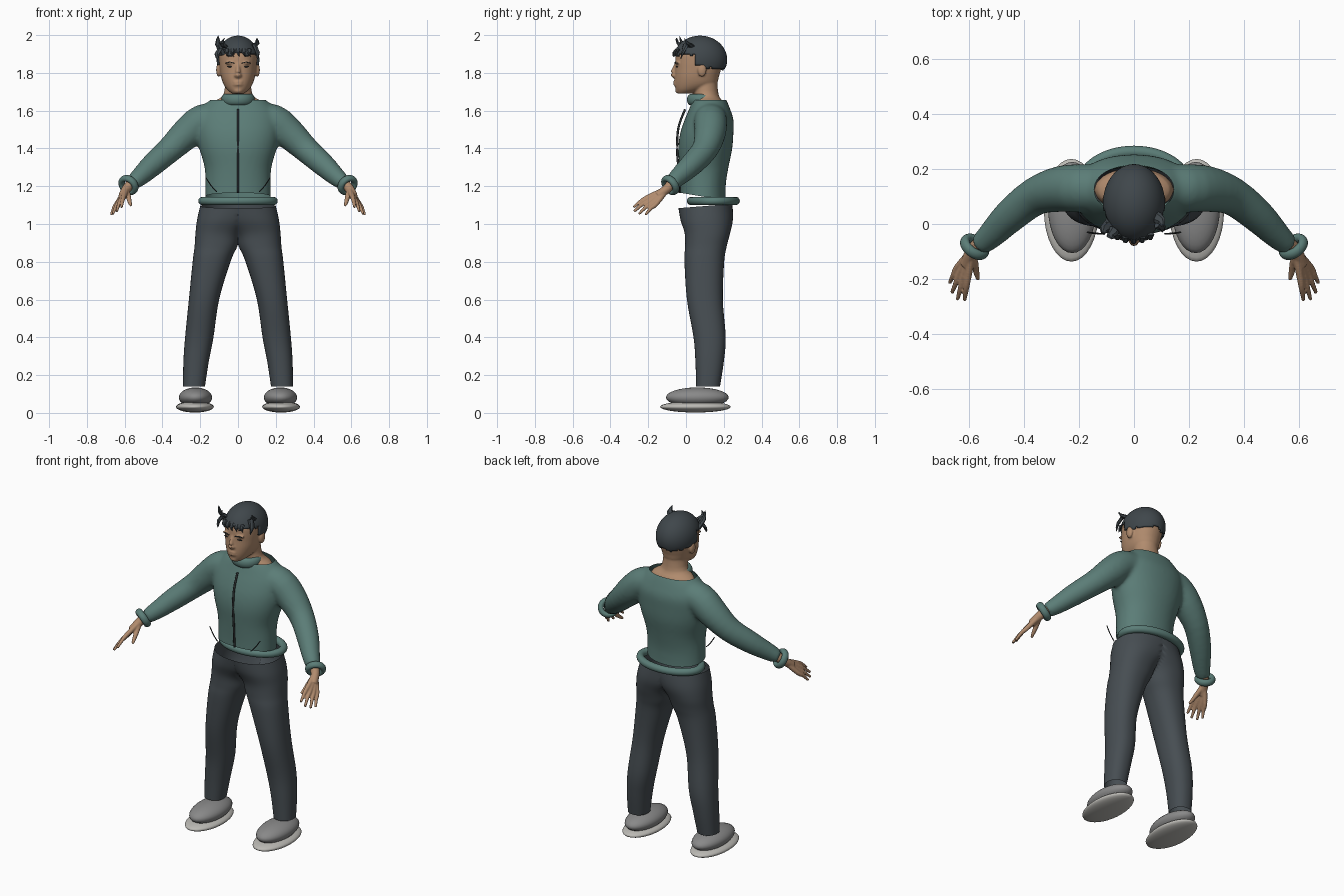
import bpy, bmesh, math
from mathutils import Vector, Matrix

if "Cube" in bpy.data.objects:
    bpy.data.objects.remove(bpy.data.objects["Cube"])


def material(name, rgb):
    m = bpy.data.materials.new(name)
    m.diffuse_color = (*rgb, 1)
    m.use_nodes = True
    m.node_tree.nodes["Principled BSDF"].inputs["Base Color"].default_value = m.diffuse_color
    return m


GREEN = material("jacket green", (0.105, 0.205, 0.185))
SLATE = material("trouser slate", (0.062, 0.075, 0.085))
HAIR = material("hair slate", (0.05, 0.062, 0.07))
SKIN = material("skin", (0.44, 0.26, 0.155))
GREY = material("shoe grey", (0.25, 0.25, 0.25))
SOLE = material("sole light grey", (0.50, 0.49, 0.46))
DARK = material("zip dark", (0.03, 0.035, 0.037))


def spline(rows, n):
    """Smooth interpolation through rows of numbers, n steps per span."""
    pts = [rows[0]] + list(rows) + [rows[-1]]
    out = []
    for i in range(1, len(pts) - 2):
        for k in range(n):
            t = k / n
            out.append([0.5 * (2 * b + (c - a) * t + (2 * a - 5 * b + 4 * c - d) * t * t
                               + (3 * b - a - 3 * c + d) * t ** 3)
                        for a, b, c, d in zip(*pts[i - 1:i + 3])])
    return out + [list(rows[-1])]


def skin_rings(bm, rings, caps=True):
    vs = [[bm.verts.new(p) for p in r] for r in rings]
    n = len(vs[0])
    for a, b in zip(vs, vs[1:]):
        for i in range(n):
            bm.faces.new((a[i], a[(i + 1) % n], b[(i + 1) % n], b[i]))
    if caps:
        bm.faces.new(vs[0])
        bm.faces.new(vs[-1])


def loft(bm, rows, n=32, steps=3, p=2.0, caps=True):
    """Horizontal oval rings: x, y, z, half width, half depth."""
    rings = []
    for x, y, z, rx, ry in spline(rows, steps):
        ring = []
        for i in range(n):
            a = 2 * math.pi * i / n
            c, s = round(math.cos(a), 6), round(math.sin(a), 6)
            ring.append((x + rx * math.copysign(abs(c) ** (2 / p), c),
                         y + ry * math.copysign(abs(s) ** (2 / p), s), z))
        rings.append(ring)
    skin_rings(bm, rings, caps)


def tube(bm, rows, n=12, steps=3, side=1, flat=1.0):
    """Round tube along x, y, z, radius rows."""
    pts = spline(rows, steps)
    rings = []
    for i, q in enumerate(pts):
        d = Vector(pts[min(i + 1, len(pts) - 1)][:3]) - Vector(pts[max(i - 1, 0)][:3])
        rot = d.to_track_quat('Z', 'Y')
        ring = []
        for k in range(n):
            a = 2 * math.pi * k / n
            v = Vector(q[:3]) + rot @ Vector((math.cos(a) * q[3], math.sin(a) * q[3] * flat, 0))
            ring.append((v.x * side, v.y, v.z))
        rings.append(ring)
    skin_rings(bm, rings)


def ball(bm, loc, size, seg=32, rings=16):
    bmesh.ops.create_uvsphere(bm, u_segments=seg, v_segments=rings, radius=1,
                              matrix=Matrix.Translation(loc) @ Matrix.Diagonal((*size, 1)))


def torus(bm, loc, rx, ry, r, h, axis=(0, 0, 1), n=48, m=14):
    rot = Vector(axis).to_track_quat('Z', 'Y')
    rings = []
    for i in range(n + 1):
        u = 2 * math.pi * i / n
        rings.append([Vector(loc) + rot @ Vector((
            math.cos(u) * (rx + r * math.cos(v)), math.sin(u) * (ry + r * math.cos(v)),
            h * math.sin(v))) for v in (2 * math.pi * j / m for j in range(m))])
    skin_rings(bm, rings, caps=False)
    bmesh.ops.remove_doubles(bm, verts=bm.verts, dist=1e-5)


def finish(name, bm, mat, mirror=False, voxel=0, smooth=4, cuts=(), flat=False):
    bmesh.ops.recalc_face_normals(bm, faces=bm.faces)
    me = bpy.data.meshes.new(name)
    bm.to_mesh(me)
    bm.free()
    ob = bpy.data.objects.new(name, me)
    bpy.context.collection.objects.link(ob)
    if voxel:  # fuse overlapping volumes into one skin
        rm = ob.modifiers.new("fuse", 'REMESH')
        rm.mode, rm.voxel_size = 'VOXEL', voxel
        sm = ob.modifiers.new("relax", 'SMOOTH')
        sm.factor, sm.iterations = 0.5, smooth
        dg = bpy.context.evaluated_depsgraph_get()
        me = bpy.data.meshes.new_from_object(ob.evaluated_get(dg))
        ob.modifiers.clear()
        ob.data = me
    if cuts:
        b = bmesh.new()
        b.from_mesh(me)
        for co, no in cuts:
            bmesh.ops.bisect_plane(b, geom=b.verts[:] + b.edges[:] + b.faces[:],
                                   plane_co=co, plane_no=no, clear_outer=True)
        b.to_mesh(me)
        b.free()
    me.materials.clear()
    me.materials.append(mat)
    for f in me.polygons:
        f.use_smooth = not flat
        f.material_index = 0
    if mirror:
        mm = ob.modifiers.new("mirror", 'MIRROR')
        mm.use_clip, mm.merge_threshold = True, 0.0005
    return ob


# shoes
bm = bmesh.new()
ball(bm, (0.228, 0.05, 0.032), (0.1, 0.187, 0.03))
finish("shoe_sole", bm, SOLE, True)
bm = bmesh.new()
ball(bm, (0.225, 0.06, 0.082), (0.088, 0.166, 0.053))
finish("shoe_upper", bm, GREY, True)

# trousers: one leg with half the hips, inner wall removed, mirrored
bm = bmesh.new()
loft(bm, [(.233, .117, .14, .058, .063), (.222, .125, .27, .067, .075),
          (.205, .125, .40, .075, .085), (.18, .10, .60, .08, .095),
          (.14, .097, .80, .10, .105), (.117, .105, .88, .113, .11),
          (.10, .113, .95, .125, .12), (.055, .11, 1.02, .162, .138),
          (0, .103, 1.095, .2, .143)], n=48, steps=5, p=2.25, caps=False)
for v in bm.verts:
    v.co.x = max(v.co.x, 0)
    v.co.z += 0.08 * (v.co.y - 0.1) * min(max((v.co.z - 1) / 0.09, 0), 1)
bmesh.ops.delete(bm, geom=[f for f in bm.faces if all(v.co.x < 1e-4 for v in f.verts)],
                 context='FACES')
bmesh.ops.remove_doubles(bm, verts=bm.verts, dist=1e-5)
finish("trousers", bm, SLATE, True)

# jacket: torso and sleeves fused, then opened at hem and neck
bm = bmesh.new()
loft(bm, [(0, .09, 1.07, .176, .12), (0, .09, 1.20, .173, .12), (0, .095, 1.30, .177, .13),
          (0, .102, 1.40, .205, .143), (0, .11, 1.48, .22, .141), (0, .122, 1.55, .22, .13),
          (0, .125, 1.60, .2, .112), (0, .125, 1.65, .155, .092), (0, .125, 1.69, .10, .07)],
     n=40, p=2.15)
for s in (1, -1):
    tube(bm, [(.08, .13, 1.56, .085), (.19, .13, 1.545, .088), (.27, .127, 1.48, .084),
              (.36, .10, 1.395, .07), (.45, .03, 1.315, .062), (.52, -.04, 1.25, .05),
              (.562, -.078, 1.215, .04)], n=24, side=s)
finish("jacket", bm, GREEN, voxel=0.011, smooth=8,
       cuts=[((0, -.03, 1.165), (0, -.167, -1)), ((0, 0, 1.657), (0, 0, 1))])

# knitted bands
bm = bmesh.new()
torus(bm, (0, .145, 1.122), .188, .118, .022, .022, n=64)
finish("hem_band", bm, GREEN)
bm = bmesh.new()
torus(bm, (0, .09, 1.658), .069, .065, .02, .03)
finish("collar", bm, GREEN)
bm = bmesh.new()
torus(bm, (.58, -.083, 1.206), .042, .042, .016, .02, axis=(.5, -.68, -.5))
finish("cuff", bm, GREEN, True)

# zip and pocket seams
bm = bmesh.new()
tube(bm, [(0, -.005, 1.607, .006), (0, -.04, 1.51, .006), (0, -.047, 1.395, .006),
          (0, -.04, 1.29, .006), (0, -.034, 1.165, .006)], n=8, steps=5)
finish("zip", bm, DARK)
bm = bmesh.new()
tube(bm, [(.17, -.03, 1.245, .003), (.14, -.034, 1.20, .003), (.112, -.036, 1.17, .003)], n=6)
finish("pocket_seam", bm, DARK, True)

# hands: fingers share the wrist so that they fuse into a palm
bm = bmesh.new()
tube(bm, [(.51, -.03, 1.26, .028), (.56, -.073, 1.217, .028), (.59, -.1, 1.187, .025),
          (.612, -.15, 1.148, .022)], n=14)
tips = [(.617, -.278, 1.088), (.643, -.275, 1.066), (.663, -.25, 1.052), (.672, -.215, 1.048)]
for i, tip in enumerate(tips):
    k = i - 1.5
    knuckle = (.624 + .012 * k, -.178 + .014 * k, 1.125 - .012 * k)
    mid = [a * .5 + b * .5 for a, b in zip(knuckle, tip)]
    tube(bm, [(.588, -.098, 1.188, .016), (*knuckle, .0135), (mid[0], mid[1], mid[2] + .006, .0105),
              (*tip, .007)], n=10)
tube(bm, [(.59, -.105, 1.182, .016), (.58, -.145, 1.145, .014), (.573, -.18, 1.115, .011),
          (.567, -.203, 1.098, .007)], n=10)
finish("hand", bm, SKIN, True, voxel=0.0045, smooth=2)

# head, neck, nose, lips and ears
bm = bmesh.new()
loft(bm, [(0, -.01, 1.69, .03, .035), (0, .02, 1.71, .056, .074), (0, .05, 1.74, .077, .11),
          (0, .057, 1.78, .09, .117), (0, .064, 1.82, .096, .122), (0, .07, 1.86, .1, .127),
          (0, .074, 1.90, .1, .126), (0, .075, 1.94, .085, .107), (0, .075, 1.975, .045, .06)],
     n=40, p=2.15)
loft(bm, [(0, .125, 1.60, .145, .08), (0, .122, 1.645, .13, .075), (0, .108, 1.68, .08, .066),
          (0, .1, 1.75, .068, .066), (0, .1, 1.81, .07, .07)])
tube(bm, [(0, -.052, 1.85, .008), (0, -.063, 1.82, .011), (0, -.069, 1.795, .015),
          (0, -.055, 1.778, .012)])
for s in (1, -1):
    ball(bm, (s * .012, -.062, 1.786), (.01, .011, .008), 12, 8)
    ball(bm, (s * .102, .085, 1.815), (.014, .024, .036), 16, 10)
    ball(bm, (s * .04, -.044, 1.853), (.03, .014, .008), 16, 8)
for z in (1.752, 1.738):
    ball(bm, (0, -.056, z), (.026, .011, .007), 16, 8)
ball(bm, (0, -.04, 1.707), (.026, .018, .016), 16, 8)
finish("head", bm, SKIN, voxel=0.0055, smooth=3)

# eyes and brows
bm = bmesh.new()
ball(bm, (.042, -.048, 1.833), (.018, .006, .0035), 16, 8)
tube(bm, [(.018, -.059, 1.85, .002), (.042, -.0575, 1.857, .003), (.068, -.046, 1.851, .002)], n=6)
finish("eye_and_brow", bm, DARK, True)


# hair cap with a ragged hairline
def hairline(x, y):
    jag = 0.01 * math.sin(55 * x + 1) + 0.006 * math.sin(150 * y)
    if y < 0.0:
        return 1.905 + jag
    if y < 0.045:
        return 1.895 + jag
    if y < 0.085:
        return 1.845
    return 1.825 + jag * 0.6


bm = bmesh.new()
ball(bm, (0, .075, 1.87), (.113, .143, .127), 64, 40)
drop = [f for f in bm.faces
        if f.calc_center_median().z < hairline(*f.calc_center_median().xy)]
bmesh.ops.delete(bm, geom=drop, context='FACES')
hair = finish("hair", bm, HAIR)
sol = hair.modifiers.new("thickness", 'SOLIDIFY')
sol.thickness, sol.offset = 0.01, -1

# loose locks: root, bend, tip, root radius
bm = bmesh.new()
locks = [((-.082, .0, 1.90), (-.105, -.02, 1.95), (-.105, -.035, 1.998), .026),
         ((-.09, -.01, 1.93), (-.112, -.025, 1.90), (-.108, -.04, 1.865), .02),
         ((-.07, -.02, 1.94), (-.085, -.045, 1.96), (-.07, -.05, 1.985), .02),
         ((.075, .03, 1.94), (.1, .01, 1.955), (.1, -.01, 1.985), .022),
         ((.085, .0, 1.95), (.104, -.015, 1.91), (.102, -.03, 1.87), .018)]
locks += [((x, -.05 + 4 * x * x, 1.925), (x, -.066 + 4 * x * x, 1.905),
           (x + .008, -.066 + 4 * x * x, 1.885), .014) for x in (-.06, -.03, 0, .03, .06)]
for root, bend, tip, r in locks:
    tube(bm, [(*root, r), (*bend, r * .75), (*tip, .001)], n=6, steps=2, flat=.55)
finish("hair_locks", bm, HAIR, flat=True)
